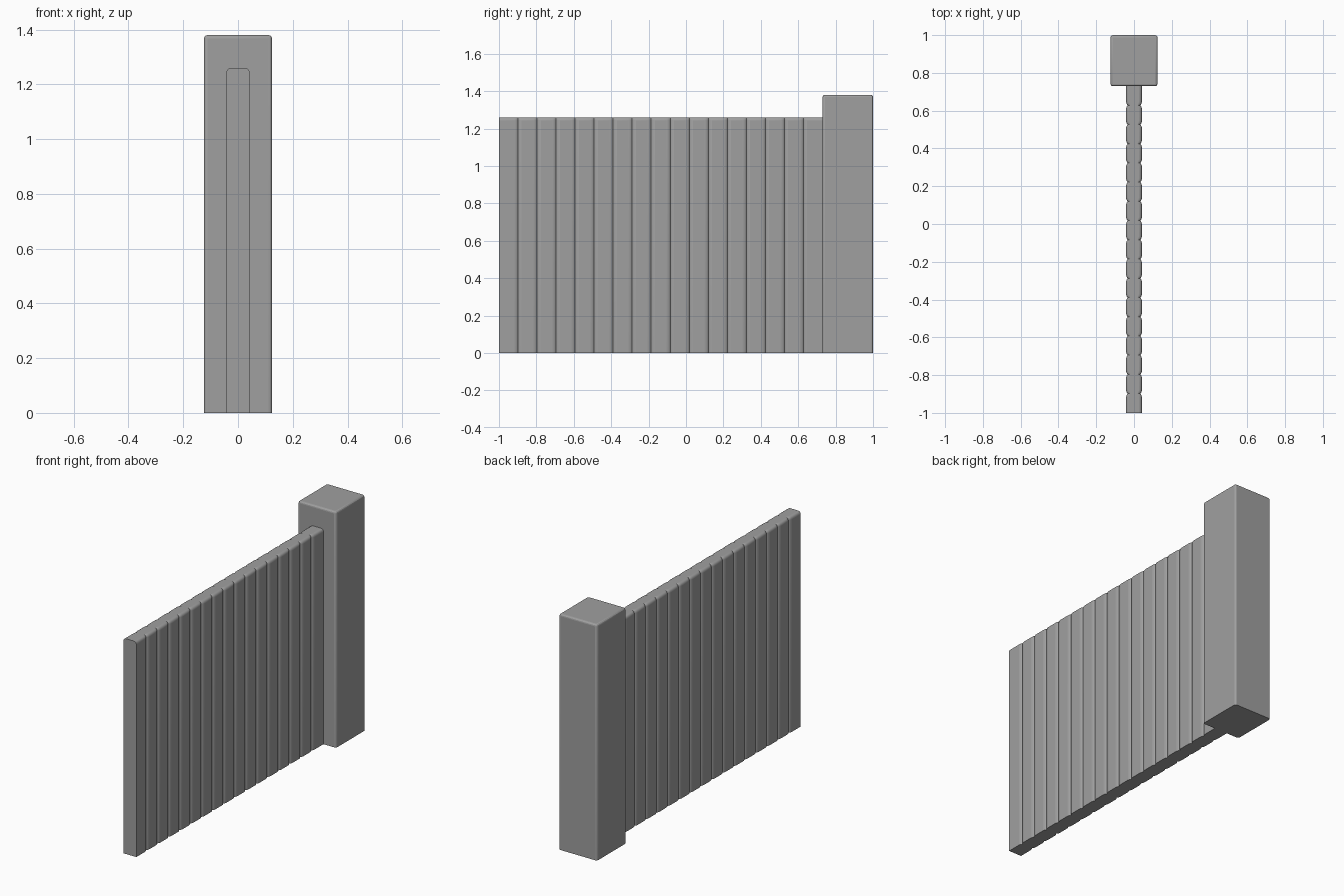
import bpy, bmesh, math

if "Cube" in bpy.data.objects:
    bpy.data.objects.remove(bpy.data.objects["Cube"])

grey = bpy.data.materials.new("dark_grey")
grey.diffuse_color = (0.35, 0.35, 0.35, 1)
grey.use_nodes = True
grey.node_tree.nodes["Principled BSDF"].inputs["Base Color"].default_value = grey.diffuse_color

def add_object(name, bm):
    bmesh.ops.recalc_face_normals(bm, faces=bm.faces[:])
    me = bpy.data.meshes.new(name)
    bm.to_mesh(me)
    bm.free()
    me.materials.append(grey)
    ob = bpy.data.objects.new(name, me)
    bpy.context.collection.objects.link(ob)
    bpy.ops.object.select_all(action='DESELECT')
    ob.select_set(True)
    bpy.context.view_layer.objects.active = ob
    bpy.ops.object.shade_smooth_by_angle(angle=math.radians(25))
    # keep broad faces truly flat, only the rounded edges are smooth
    for p in me.polygons:
        if max(abs(c) for c in p.normal) > 0.9999:
            p.use_smooth = False
    return ob

# Post: square block, rounded upright and top edges, flat base
X, Y0, Y1, H = 0.124, 0.73, 1.0, 1.38
bm = bmesh.new()
bmesh.ops.create_cube(bm, size=1)
for v in bm.verts:
    v.co = (v.co.x * 2 * X, (Y0 + Y1) / 2 + v.co.y * (Y1 - Y0), (v.co.z + 0.5) * H)
edges = [e for e in bm.edges if max(v.co.z for v in e.verts) > 0.1]
bmesh.ops.bevel(bm, geom=edges, offset=0.012, segments=3, profile=0.5, affect='EDGES')
add_object("post", bm)

# Panel: round-topped cross-section swept along y, pinched at every plank joint
PLANKS, W, TOP, R = 17, 0.042, 1.26, 0.016
START, END = -1.0, 0.735
pitch = (Y0 - START) / PLANKS
side = [(0.020, 0.0), (0.011, 0.0015), (0.004, 0.005)]
groove = [(-y, d) for y, d in side] + [(0, 0.009)] + side[::-1]
stations = [(START, 0.0)]
for i in range(1, PLANKS):
    stations += [(START + i * pitch + dy, depth) for dy, depth in groove]
stations.append((END, 0.0))

def section(w):
    arc = [(w - R + R * math.cos(a), TOP - R + R * math.sin(a))
           for a in (math.radians(d) for d in (0, 22.5, 45, 67.5, 90))]
    half = [(w, 0)] + arc
    return half + [(-x, z) for x, z in reversed(half)]

bm = bmesh.new()
rings = [[bm.verts.new((x, y, z)) for x, z in section(W - d)] for y, d in stations]
for a, b in zip(rings, rings[1:]):
    for i in range(len(a)):
        j = (i + 1) % len(a)
        bm.faces.new((a[i], a[j], b[j], b[i]))
bm.faces.new(rings[0])
bm.faces.new(rings[-1])
add_object("plank_panel", bm)
